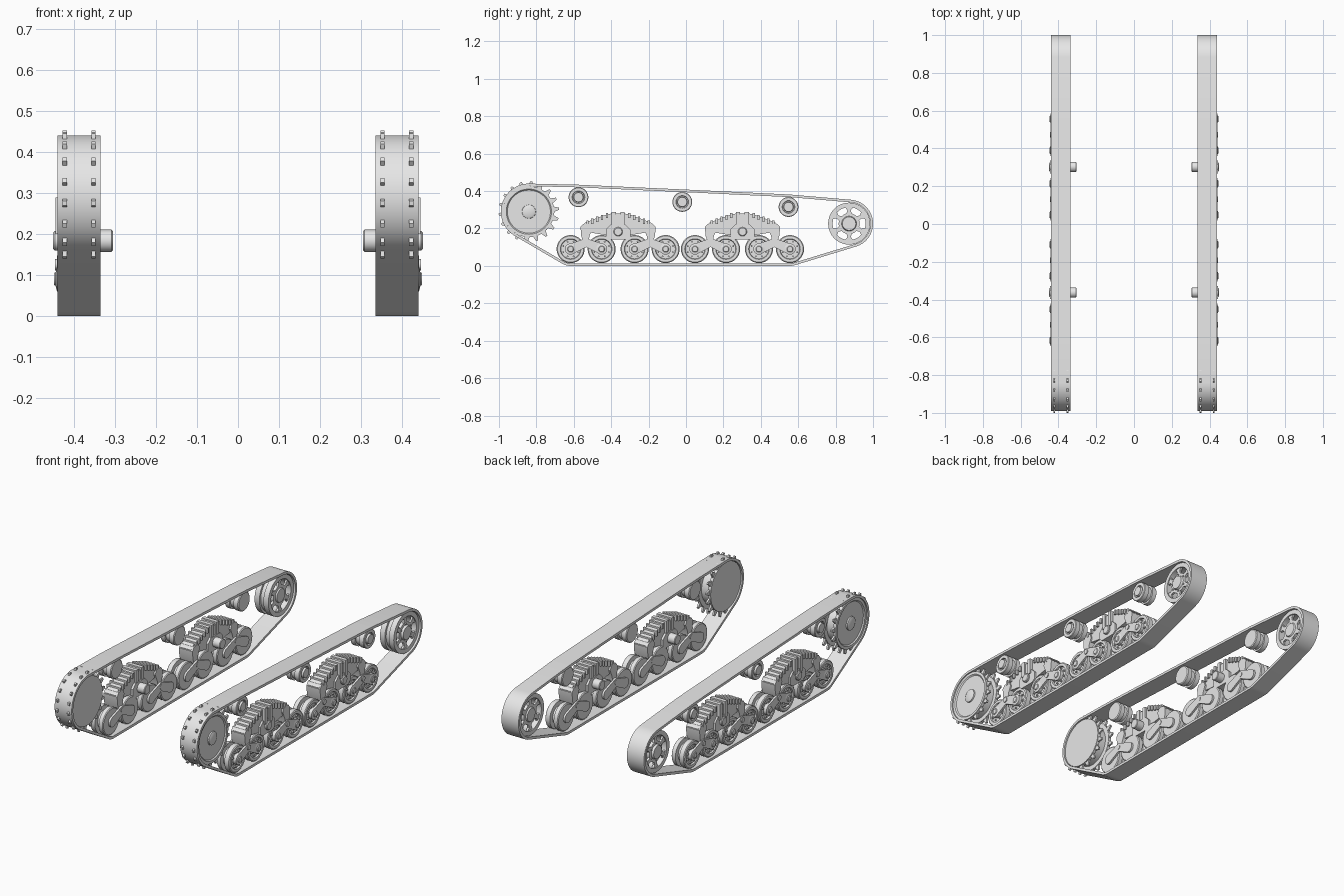
import bpy, bmesh, math
from mathutils import Vector
from mathutils.geometry import convex_hull_2d

if "Cube" in bpy.data.objects:
    bpy.data.objects.remove(bpy.data.objects["Cube"])

steel = bpy.data.materials.new("plain_grey_steel")
steel.use_nodes = True
GREY = (0.8, 0.8, 0.8, 1)
steel.diffuse_color = GREY
steel.node_tree.nodes["Principled BSDF"].inputs["Base Color"].default_value = GREY


# Every part is built on the +x side in world space and mirrored to -x
def finish(name, bm):
    bmesh.ops.recalc_face_normals(bm, faces=bm.faces)
    for f in bm.faces:
        f.smooth = True
    for e in bm.edges:
        e.smooth = e.calc_face_angle(0) < math.radians(30)
    mesh = bpy.data.meshes.new(name)
    bm.to_mesh(mesh)
    bm.free()
    mesh.materials.append(steel)
    ob = bpy.data.objects.new(name, mesh)
    bpy.context.collection.objects.link(ob)
    ob.modifiers.new("both_sides", "MIRROR").use_mirror_merge = False


def add_prism(bm, outline, x0, x1):
    a = [bm.verts.new((x0, y, z)) for y, z in outline]
    b = [bm.verts.new((x1, y, z)) for y, z in outline]
    bm.faces.new(a)
    bm.faces.new(b)
    for i in range(len(a)):
        bm.faces.new((a[i - 1], a[i], b[i], b[i - 1]))


def add_lathe(bm, profile, y, z, seg=32, closed=False):
    rings = []
    for x, r in profile:
        rings.append([bm.verts.new((x, y + r * math.cos(t), z + r * math.sin(t)))
                      for t in (math.tau * k / seg for k in range(seg))])
    pairs = list(zip(rings, rings[1:]))
    if closed:
        pairs.append((rings[-1], rings[0]))
    else:
        bm.faces.new(rings[0])
        bm.faces.new(rings[-1])
    for a, b in pairs:
        for k in range(seg):
            bm.faces.new((a[k - 1], a[k], b[k], b[k - 1]))


def prism(name, outline, x0, x1):
    bm = bmesh.new()
    add_prism(bm, outline, x0, x1)
    finish(name, bm)


def lathe(name, profile, y, z, seg=32):
    bm = bmesh.new()
    add_lathe(bm, profile, y, z, seg)
    finish(name, bm)


def rect(y0, y1, z0, z1):
    return [(y0, z0), (y1, z0), (y1, z1), (y0, z1)]


def polar(y, z, r, t):
    return (y + r * math.cos(t), z + r * math.sin(t))


def hull(circles, seg=48):
    pts = [polar(y, z, r, math.tau * k / seg) for y, z, r in circles for k in range(seg)]
    return [pts[i] for i in convex_hull_2d([Vector(p) for p in pts])]


def bolt_ring(name, y, z, radius, count, size, x0, x1):
    bm = bmesh.new()
    for k in range(count):
        c = polar(y, z, radius, math.tau * (k + 0.5) / count)
        add_lathe(bm, [(x0, size), (x1, size)], *c, seg=6)
    finish(name, bm)


SPROCKET, IDLER = (-0.84, 0.29), (0.872, 0.226)
ROLLERS = [(-0.575, 0.367), (-0.02, 0.342), (0.548, 0.315)]
BOGIES = [-0.363, 0.302]
PAIR, WHEEL, AXLE_Z, WHEEL_R, BELT = 0.171, 0.083, 0.09, 0.075, 0.014

# Track belt wrapped tightly round all wheels
loops = [(*SPROCKET, 0.15), (*IDLER, 0.128)]
loops += [(y, z, 0.053 + BELT) for y, z in ROLLERS]
loops += [(c + s * (PAIR + WHEEL), AXLE_Z, AXLE_Z) for c in BOGIES for s in (-1, 1)]
outer = [Vector(p) for p in hull(loops, 64)]
mid = sum(outer, Vector((0, 0))) / len(outer)
inner = []
for i, p in enumerate(outer):
    d = (p - outer[i - 1]).normalized() + (outer[(i + 1) % len(outer)] - p).normalized()
    n = Vector((-d.y, d.x)).normalized()
    inner.append(p + n * BELT * (1 if n.dot(mid - p) > 0 else -1))
bm = bmesh.new()
rows = [[bm.verts.new((x, p.x, p.y)) for p in path]
        for x, path in ((0.335, outer), (0.44, outer), (0.44, inner), (0.335, inner))]
for j in range(4):
    a, b = rows[j - 1], rows[j]
    for i in range(len(outer)):
        bm.faces.new((a[i - 1], a[i], b[i], b[i - 1]))
finish("track_belt", bm)

# Drive sprocket: dished drum and two toothed rings poking through the belt
lathe("sprocket_drum", [(0.342, 0.134), (0.36, 0.134), (0.36, 0.11), (0.415, 0.11), (0.415, 0.136),
                        (0.433, 0.136), (0.433, 0.121), (0.42, 0.108), (0.42, 0.038),
                        (0.434, 0.036), (0.439, 0.025)], *SPROCKET, seg=48)
TEETH = 18
gear = []
for k in range(TEETH):
    t = math.pi + 0.097 + math.tau * k / TEETH
    gear += [polar(*SPROCKET, r, t + a)
             for a, r in ((-0.11, 0.134), (-0.035, 0.162), (0.035, 0.162), (0.11, 0.134))]
for side, x in (("inner", 0.347), ("outer", 0.417)):
    prism(f"sprocket_teeth_{side}", gear, x, x + 0.01)

# Idler: grooved rim, hub and two spoked plates
bm = bmesh.new()
add_lathe(bm, [(0.345, 0.088), (0.345, 0.112), (0.375, 0.112), (0.375, 0.1), (0.4, 0.1),
               (0.4, 0.112), (0.43, 0.112), (0.43, 0.088)], *IDLER, seg=48, closed=True)
finish("idler_rim", bm)
lathe("idler_hub", [(0.345, 0.036), (0.352, 0.04), (0.352, 0.056), (0.424, 0.056),
                    (0.424, 0.04), (0.436, 0.036)], *IDLER)
bm = bmesh.new()
for k in range(6):
    t = math.tau * (k + 0.5) / 6
    web = [polar(*IDLER, 0.09, t + a) for a in (-0.24, -0.08, 0.08, 0.24)]
    web += [polar(*IDLER, 0.072, t + 0.13)]
    web += [polar(*IDLER, 0.053, t + a) for a in (0.28, 0, -0.28)]
    web += [polar(*IDLER, 0.072, t - 0.13)]
    for x in (0.352, 0.412):
        add_prism(bm, web, x, x + 0.012)
finish("idler_spokes", bm)
bolt_ring("idler_bolts", *IDLER, 0.048, 6, 0.004, 0.42, 0.429)

# Return rollers
for i, (y, z) in enumerate(ROLLERS):
    lathe(f"return_roller_{i + 1}",
          [(0.345, 0.048), (0.349, 0.053), (0.375, 0.053), (0.375, 0.043), (0.4, 0.043),
           (0.4, 0.053), (0.427, 0.053), (0.43, 0.05), (0.43, 0.034), (0.422, 0.032),
           (0.422, 0.027), (0.436, 0.025)], y, z)

for i, c in enumerate(BOGIES):
    tag = ("front", "rear")[i]
    # Pivot axle and central bracket
    lathe(f"{tag}_bogie_axle", [(0.305, 0.024), (0.308, 0.027), (0.4, 0.027)], c, 0.183)
    prism(f"{tag}_bogie_bracket", [(c - 0.045, 0.14), (c + 0.045, 0.14), (c + 0.065, 0.155),
                                   (c + 0.065, 0.195), (c + 0.04, 0.22), (c - 0.04, 0.22),
                                   (c - 0.065, 0.195), (c - 0.065, 0.155)], 0.35, 0.438)
    lathe(f"{tag}_bogie_cap", [(0.43, 0.024), (0.446, 0.024), (0.45, 0.02)], c, 0.183)
    # Arched spring beam
    half = [(0.035, 0.28), (0.07, 0.272), (0.175, 0.232), (0.2, 0.21), (0.195, 0.155),
            (0.16, 0.155), (0.145, 0.178), (0.07, 0.165)]
    arch = [(c + u, z) for u, z in half] + [(c - u, z) for u, z in reversed(half)]
    prism(f"{tag}_spring_beam", arch, 0.362, 0.428)
    # Upright clamps at the top of the beam
    bm = bmesh.new()
    for u in (-0.023, 0.023):
        add_prism(bm, rect(c + u - 0.011, c + u + 0.011, 0.2, 0.288), 0.352, 0.444)
    add_prism(bm, rect(c - 0.02, c + 0.02, 0.215, 0.275), 0.357, 0.436)
    finish(f"{tag}_spring_clamps", bm)
    # Cross ribs stepping down both slopes
    bm = bmesh.new()
    for s in (-1, 1):
        for k in range(5):
            u, z = 0.06 + 0.026 * k, 0.275 - 0.01 * k
            add_prism(bm, rect(c + s * u - 0.006, c + s * u + 0.006, z - 0.02, z + 0.008),
                      0.352, 0.438)
    finish(f"{tag}_spring_ribs", bm)

    for s, part in ((-1, "fore"), (1, "aft")):
        p = c + s * PAIR
        # Spring end block resting on the wheel lever
        block = [(p + s * u, z) for u, z in ((-0.035, 0.2), (-0.025, 0.225), (0.015, 0.225),
                                             (0.03, 0.205), (0.026, 0.16), (0.012, 0.12),
                                             (-0.012, 0.12), (-0.018, 0.16))]
        prism(f"{tag}_{part}_spring_shoe", block, 0.352, 0.436)
        # Levers on both faces of the wheel pair
        bm = bmesh.new()
        for w in (-1, 1):
            arm = hull([(p + w * WHEEL, AXLE_Z, 0.028), (p, 0.125, 0.022)], 24)
            for x0, x1 in ((0.339, 0.35), (0.43, 0.441)):
                add_prism(bm, arm, x0, x1)
        finish(f"{tag}_{part}_lever", bm)
        lathe(f"{tag}_{part}_lever_pin", [(0.337, 0.014), (0.446, 0.014)], p, 0.125, 16)
        # Road wheels
        for w in (-1, 1):
            y = p + w * WHEEL
            name = f"{tag}_{part}_wheel_{1 if w < 0 else 2}"
            lathe(name, [(0.35, 0.05), (0.35, 0.07), (0.354, WHEEL_R), (0.376, WHEEL_R),
                         (0.376, 0.05), (0.4, 0.05), (0.4, WHEEL_R), (0.426, WHEEL_R),
                         (0.43, 0.07), (0.43, 0.055), (0.422, 0.052), (0.422, 0.03)],
                  y, AXLE_Z)
            lathe(name + "_hub", [(0.42, 0.03), (0.441, 0.03), (0.444, 0.017), (0.448, 0.014)],
                  y, AXLE_Z, 24)
            bolt_ring(name + "_bolts", y, AXLE_Z, 0.042, 8, 0.005, 0.42, 0.431)
